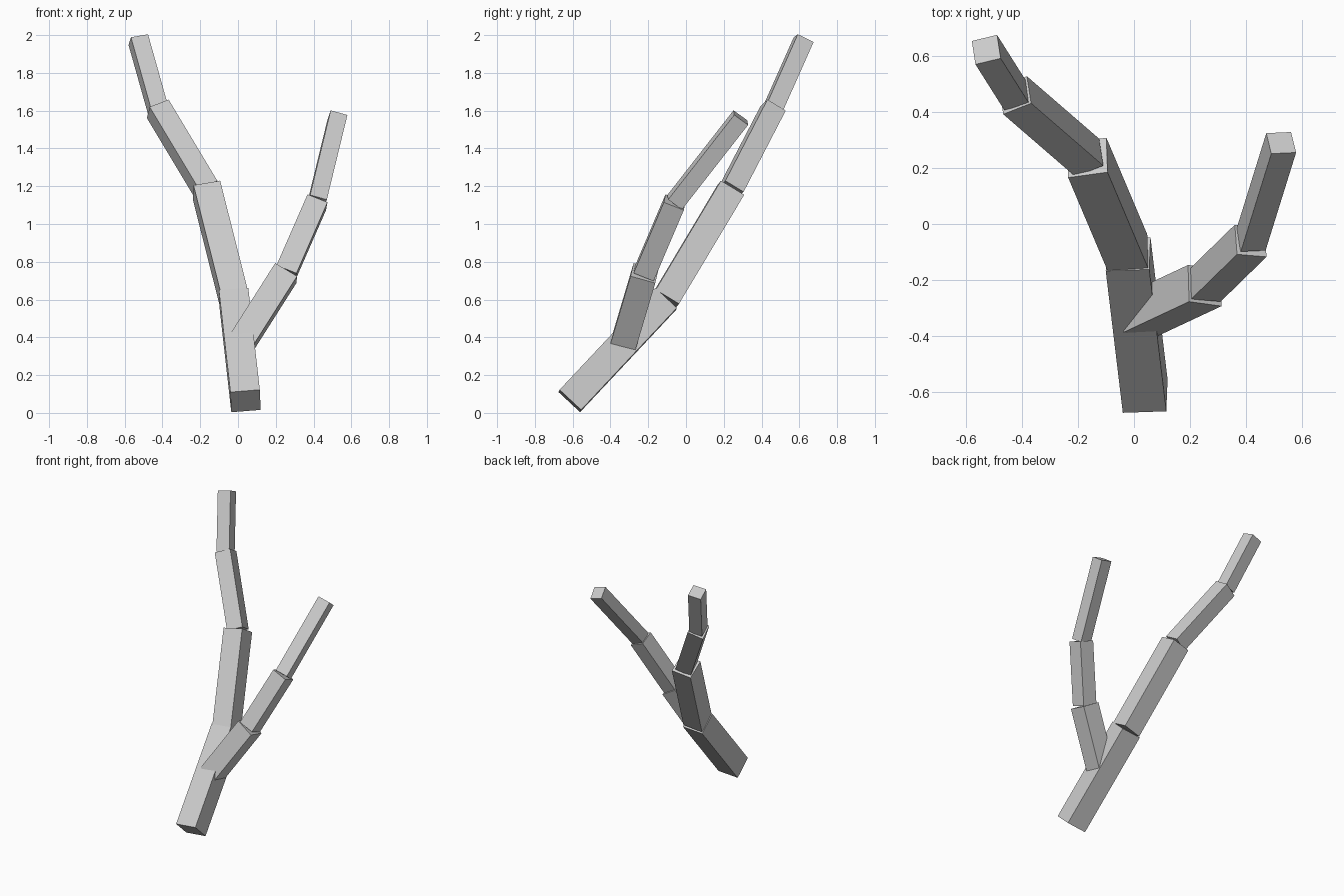
import bpy
from mathutils import Vector, Matrix

if "Cube" in bpy.data.objects:
    bpy.data.objects.remove(bpy.data.objects["Cube"])


def limb(name, start, end, width, side):
    """Square beam from start to end; side is the direction of its left-right edges."""
    a, b = Vector(start), Vector(end)
    d = (b - a).normalized()
    u = Vector(side)
    u = (u - d * u.dot(d)).normalized()
    v = d.cross(u)
    bpy.ops.mesh.primitive_cube_add(size=1)
    ob = bpy.context.object
    ob.name = name
    rot = Matrix((u, v, d)).transposed().to_4x4()
    size = Matrix.Diagonal((width, width, (b - a).length, 1))
    ob.data.transform(Matrix.Translation((a + b) / 2) @ rot @ size)


def chain(name, points, widths, sides):
    for i, (w, s) in enumerate(zip(widths, sides)):
        limb(f"{name}_{i + 1}", points[i], points[i + 1], w, s)


# Main trunk, leaning back and to the left
chain("trunk",
      [(0.04, -0.615, 0.063), (-0.021, -0.108, 0.603), (-0.167, 0.237, 1.18),
       (-0.425, 0.46, 1.61), (-0.528, 0.623, 1.976)],
      [0.156, 0.144, 0.114, 0.094],
      [(0.155, 0.005, 0.012), (0.145, 0.02, 0.025), (0.1, 0.04, 0.04), (0.095, 0.022, 0.015)])

# Side branch, growing out of the lower trunk to the right
chain("branch",
      [(0.018, -0.33, 0.37), (0.253, -0.22, 0.74), (0.417, -0.06, 1.115), (0.526, 0.29, 1.563)],
      [0.136, 0.114, 0.092],
      [(0.115, -0.015, -0.065), (0.105, -0.01, -0.045), (0.085, 0.005, -0.022)])
